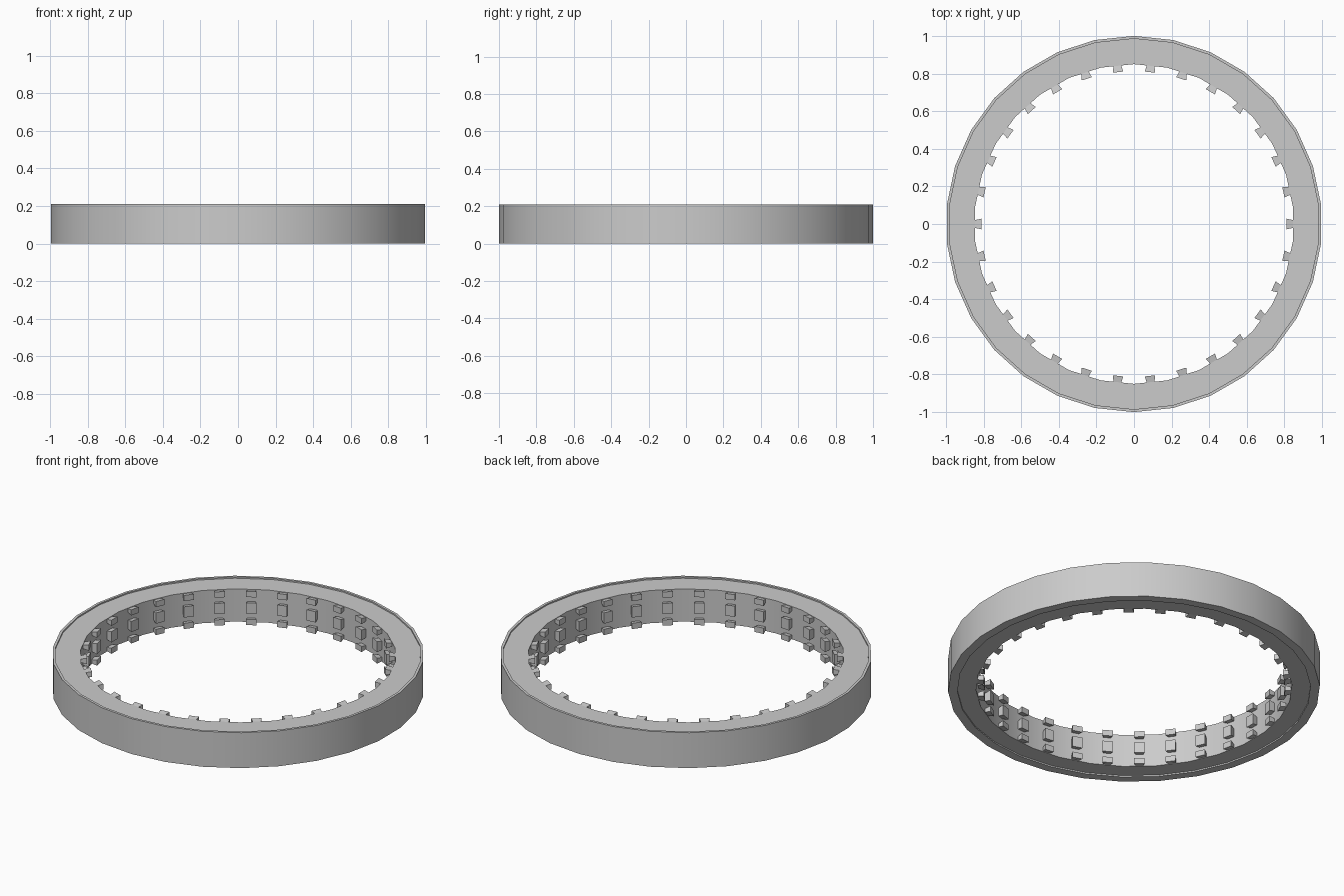
import bpy, math
from mathutils import Matrix, Vector

cube = bpy.data.objects.get("Cube")
if cube:
    bpy.data.objects.remove(cube, do_unlink=True)

SIDES = 30
HEIGHT = 0.21
STEP = math.tau / SIDES

grey = bpy.data.materials.new("light grey")
grey.use_nodes = True
colour = (0.6, 0.6, 0.6, 1)
grey.diffuse_color = colour
grey.node_tree.nodes["Principled BSDF"].inputs["Base Color"].default_value = colour


def add_object(name, verts, faces):
    mesh = bpy.data.meshes.new(name)
    mesh.from_pydata(verts, [], faces)
    mesh.materials.append(grey)
    mesh.update()
    obj = bpy.data.objects.new(name, mesh)
    bpy.context.collection.objects.link(obj)
    return obj


def lathe(name, profile):
    """Revolve a closed (radius, z) profile, with a corner on the y axis."""
    n = len(profile)
    verts = [(r * math.sin(i * STEP), r * math.cos(i * STEP), z)
             for i in range(SIDES) for r, z in profile]
    faces = []
    for i in range(SIDES):
        a, b = i * n, (i + 1) % SIDES * n
        for j in range(n):
            k = (j + 1) % n
            faces.append((a + j, a + k, b + k, b + j))
    return add_object(name, verts, faces)


def stud_ring(name, z, tip_height, root_height):
    """Flared studs, wider at the tip than the root, centred on each flat."""
    verts, faces = [], []
    for i in range(SIDES):
        turn = Matrix.Rotation((i + 0.5) * STEP, 3, 'Z')
        base = len(verts)
        for radius, width, height in ((0.85, 0.04, root_height), (0.812, 0.056, tip_height)):
            for sx, sz in ((-1, -1), (1, -1), (1, 1), (-1, 1)):
                verts.append(turn @ Vector((sx * width / 2, radius, z + sz * height / 2)))
        quads = [(0, 1, 2, 3), (7, 6, 5, 4)]
        quads += [(j, j + 4, (j + 1) % 4 + 4, (j + 1) % 4) for j in range(4)]
        faces += [tuple(base + v for v in q) for q in quads]
    return add_object(name, verts, faces)


# Ring body with a thin raised lip around both flat sides
top, bottom = HEIGHT - 0.008, 0.008
ring = lathe("ring_body", [
    (1.0, 0), (1.0, HEIGHT), (0.985, HEIGHT), (0.985, top),
    (0.85, top), (0.85, bottom), (0.95, bottom), (0.95, 0)])

# Three rows of studs on the inner wall
stud_ring("upper_studs", HEIGHT - 0.022, 0.034, 0.02)
stud_ring("middle_studs", HEIGHT / 2, 0.064, 0.048)
stud_ring("lower_studs", 0.022, 0.034, 0.02)

# Make all normals point outward, then smooth the ring only
for obj in list(bpy.context.collection.objects):
    if obj.type == 'MESH' and obj.data.materials and obj.data.materials[0] == grey:
        bpy.ops.object.select_all(action='DESELECT')
        obj.select_set(True)
        bpy.context.view_layer.objects.active = obj
        bpy.ops.object.mode_set(mode='EDIT')
        bpy.ops.mesh.select_all(action='SELECT')
        bpy.ops.mesh.normals_make_consistent(inside=False)
        bpy.ops.object.mode_set(mode='OBJECT')
        if obj == ring:
            bpy.ops.object.shade_smooth_by_angle(angle=math.radians(30))
